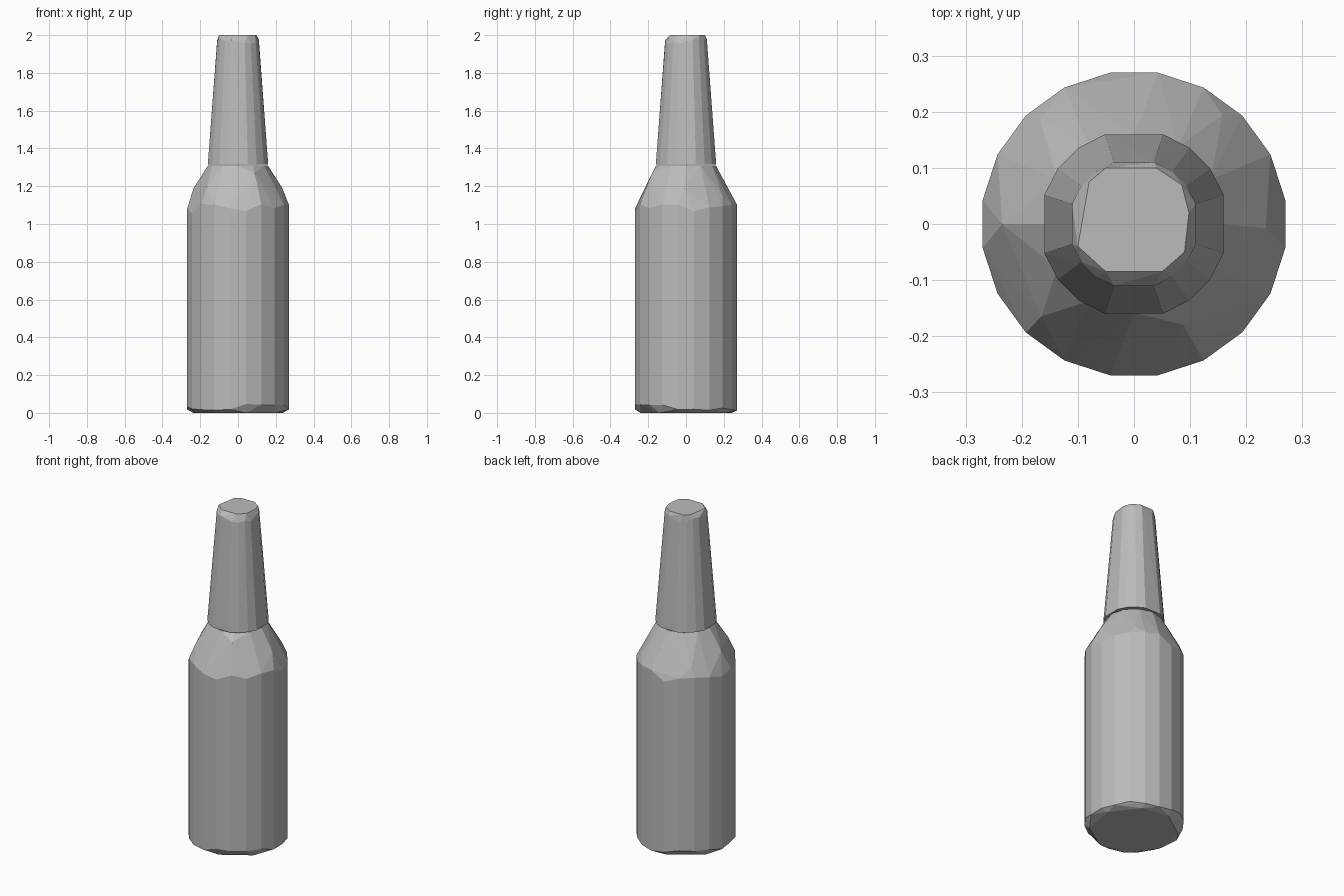
import bpy, bmesh, math, random

random.seed(4)
cube = bpy.data.objects.get("Cube")
if cube:
    bpy.data.objects.remove(cube)

grey = bpy.data.materials.new("plain grey")
grey.use_nodes = True
color = (0.5, 0.5, 0.5, 1)
grey.diffuse_color = color
grey.node_tree.nodes["Principled BSDF"].inputs["Base Color"].default_value = color


def polar(degrees, radius, z):
    a = math.radians(degrees)
    return (radius * math.cos(a), radius * math.sin(a), z)


def ring(angles, radius, low, high):
    """Points round the axis, at slightly uneven heights."""
    return [polar(a, radius, random.uniform(low, high)) for a in angles]


def faceted_hull(name, points):
    """Flat-faced solid stretched over the points."""
    bm = bmesh.new()
    for p in points:
        bm.verts.new(p)
    hull = bmesh.ops.convex_hull(bm, input=bm.verts[:])
    spare = {v for v in hull["geom_interior"] + hull["geom_unused"]
             if isinstance(v, bmesh.types.BMVert)}
    bmesh.ops.delete(bm, geom=list(spare), context="VERTS")
    bmesh.ops.recalc_face_normals(bm, faces=bm.faces[:])
    mesh = bpy.data.meshes.new(name)
    bm.to_mesh(mesh)
    bm.free()
    mesh.materials.append(grey)
    obj = bpy.data.objects.new(name, mesh)
    bpy.context.collection.objects.link(obj)
    return obj


def shoulder_height(radius):
    t = (radius - 0.16) / 0.11
    return 1.08 + 0.23 * (1 - t ** 1.7)


# Body: uneven base chamfer, straight wall and rounded shoulder
wall = [9 + 18 * i for i in range(20)]
body = ring(wall, 0.273, 0.01, 0.05) + ring(wall, 0.273, 1.05, 1.11)
body += ring([15, 60, 100, 150, 195, 235, 280, 325], 0.245, 0, 0)
for angle, radius in [(51, 0.25), (132, 0.25), (180, 0.235),
                      (225, 0.233), (296, 0.2), (358, 0.235)]:
    body.append(polar(angle, radius, shoulder_height(radius)))
body += ring(range(0, 360, 30), 0.158, 1.31, 1.31)
faceted_hull("bottle_body", body)

# Neck: tapered tube, wider than the shoulder opening, with a worn top rim
sides = [18 * i for i in range(20) if i % 5]
neck = ring(sides, 0.168, 1.315, 1.315) + ring(sides, 0.116, 1.95, 1.98)
neck += [(x, y, 2) for x, y in [
    (-0.05, -0.085), (0.05, -0.085), (0.09, -0.05), (0.098, 0.02), (0.085, 0.07),
    (0.04, 0.1), (-0.05, 0.1), (-0.08, 0.075), (-0.1, -0.04)]]
faceted_hull("bottle_neck", neck)
